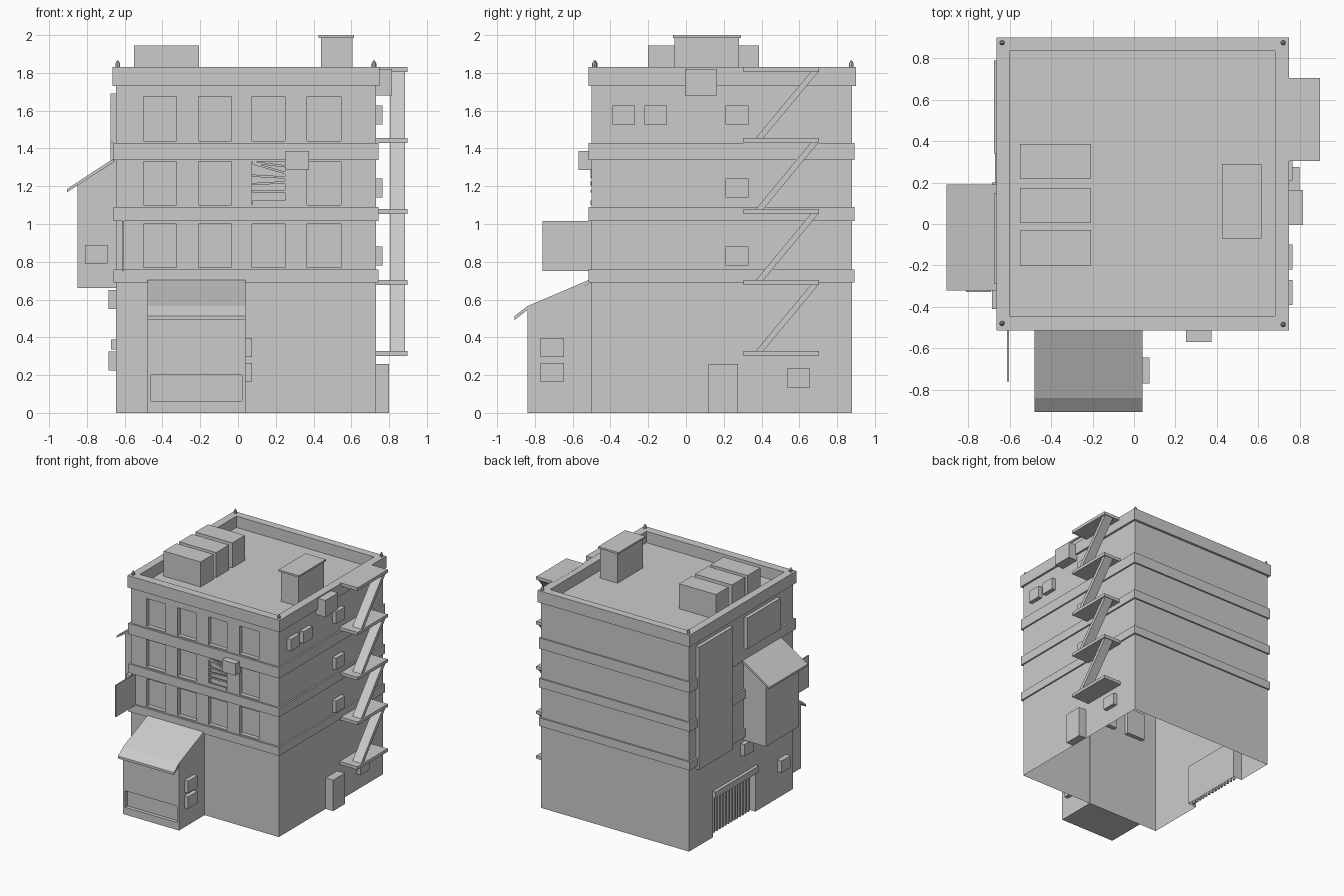
import bpy, bmesh
from mathutils import Vector

if "Cube" in bpy.data.objects:
    bpy.data.objects.remove(bpy.data.objects["Cube"])


def mesh_object(name, bm):
    bmesh.ops.recalc_face_normals(bm, faces=bm.faces)
    me = bpy.data.meshes.new(name)
    bm.to_mesh(me)
    bm.free()
    ob = bpy.data.objects.new(name, me)
    bpy.context.scene.collection.objects.link(ob)
    return ob


def add_box(bm, x0, x1, y0, y1, z0, z1):
    vs = bmesh.ops.create_cube(bm, size=1)["verts"]
    for v in vs:
        v.co = Vector((x1 if v.co.x > 0 else x0, y1 if v.co.y > 0 else y0, z1 if v.co.z > 0 else z0))
    return vs


def boxes(name, *dims):
    bm = bmesh.new()
    for d in dims:
        add_box(bm, *d)
    return mesh_object(name, bm)


def prism(name, profile, axis, a, b):
    """Extrude a 2D profile (other axis, z) along x or y from a to b."""
    bm = bmesh.new()
    vs = [bm.verts.new((a, p, z) if axis == "x" else (p, a, z)) for p, z in profile]
    f = bm.faces.new(vs)
    ext = bmesh.ops.extrude_face_region(bm, geom=[f])["geom"]
    off = Vector((b - a, 0, 0)) if axis == "x" else Vector((0, b - a, 0))
    bmesh.ops.translate(bm, verts=[e for e in ext if isinstance(e, bmesh.types.BMVert)], vec=off)
    return mesh_object(name, bm)


def frame(name, outer, inner, z0, z1):
    """Rectangular ring between two (x0, x1, y0, y1) rectangles."""
    bm = bmesh.new()
    rings = []
    for (x0, x1, y0, y1), z in ((outer, z0), (outer, z1), (inner, z1), (inner, z0)):
        rings.append([bm.verts.new((x, y, z)) for x, y in ((x0, y0), (x1, y0), (x1, y1), (x0, y1))])
    for k in range(4):
        a, b = rings[k], rings[(k + 1) % 4]
        for i in range(4):
            j = (i + 1) % 4
            bm.faces.new((a[i], a[j], b[j], b[i]))
    return mesh_object(name, bm)


def cut(ob, cutter):
    mod = ob.modifiers.new("cut", "BOOLEAN")
    mod.operation = "DIFFERENCE"
    mod.solver = "EXACT"
    mod.object = cutter
    bpy.context.view_layer.update()
    me = bpy.data.meshes.new_from_object(ob.evaluated_get(bpy.context.evaluated_depsgraph_get()))
    ob.modifiers.clear()
    ob.data = me
    bpy.data.objects.remove(cutter)


# main body: recessed windows and gate alcove, open underneath
X0, X1, Y0, Y1 = -0.645, 0.73, -0.50, 0.88
body = boxes("building_walls", (X0, X1, Y0, Y1, 0, 1.735))
win_x = ((-0.50, -0.325), (-0.21, -0.035), (0.075, 0.25), (0.365, 0.545))
win_z = ((0.77, 1.0), (1.10, 1.33), (1.44, 1.675))
holes = [(a, b, -0.6, Y0 + 0.035, c, d) for a, b in win_x for c, d in win_z]
holes.append((-0.8, X0 + 0.08, 0.0, 0.56, -0.1, 0.34))
cut(body, boxes("opening_cutter", *holes))
bm = bmesh.new()
bm.from_mesh(body.data)
bmesh.ops.delete(bm, geom=[f for f in bm.faces if all(v.co.z < 0.001 for v in f.verts)], context="FACES")
bm.to_mesh(body.data)
bm.free()

# floor bands and parapet
wall_rect = (X0, X1, Y0, Y1)
for i, (z0, z1) in enumerate(((0.69, 0.76), (1.015, 1.09), (1.34, 1.43))):
    frame(f"floor_band_{i + 1}", (-0.66, 0.743, -0.515, 0.893), wall_rect, z0, z1)
frame("parapet", (-0.665, 0.748, -0.515, 0.90), (-0.60, 0.68, -0.445, 0.835), 1.73, 1.83)

# parapet corner posts
for i, (x, y) in enumerate(((-0.637, -0.48), (0.72, -0.485), (0.72, 0.875), (-0.637, 0.875))):
    bm = bmesh.new()
    for r1, r2, z0, z1 in ((0.012, 0.012, 1.825, 1.85), (0.012, 0.004, 1.85, 1.865)):
        vs = bmesh.ops.create_cone(bm, cap_ends=True, segments=8, radius1=r1, radius2=r2, depth=z1 - z0)["verts"]
        bmesh.ops.translate(bm, verts=vs, vec=(x, y, (z0 + z1) / 2))
    mesh_object(f"corner_post_{i + 1}", bm)

# rooftop units and chimney
for i, (y0, y1) in enumerate(((-0.20, -0.03), (0.005, 0.175), (0.22, 0.387))):
    boxes(f"roof_unit_{i + 1}", (-0.55, -0.207, y0, y1, 1.735, 1.945))
boxes("chimney", (0.44, 0.605, -0.06, 0.28, 1.735, 1.985))
boxes("chimney_cap", (0.425, 0.615, -0.07, 0.29, 1.985, 2.0))

# shop extension at the front with sloping awning roof
shop = prism("shop", [(-0.84, 0), (-0.498, 0), (-0.498, 0.69), (-0.84, 0.55)], "x", -0.48, 0.04)
cut(shop, boxes("shop_window_cutter", (-0.46, 0.022, -0.9, -0.81, 0.062, 0.2)))
prism("shop_roof", [(-0.50, 0.71), (-0.84, 0.565), (-0.907, 0.512), (-0.907, 0.492),
                    (-0.84, 0.545), (-0.50, 0.69)], "x", -0.48, 0.04)

# bay on the left wall with lean-to roof
prism("left_bay", [(-0.85, 0.66), (X0, 0.66), (X0, 1.345), (-0.85, 1.205)], "y", -0.285, 0.155)
prism("left_bay_roof", [(-0.66, 1.345), (-0.80, 1.255), (-0.905, 1.185), (-0.905, 1.168),
                        (-0.80, 1.237), (-0.66, 1.325)], "y", -0.322, 0.19)

# boards on the left wall, hanging sign on the front
boxes("tall_board", (-0.675, X0, 0.34, 0.79, 0.66, 1.69))
boxes("upper_board", (-0.675, X0, -0.29, 0.15, 1.43, 1.69))
boxes("hanging_sign", (-0.613, -0.603, -0.76, -0.50, 0.75, 1.015))

# barred gate in the left alcove
gx = X0 + 0.04
boxes("gate_bars", *[(gx, gx + 0.015, y, y + 0.018, 0, 0.34)
                     for y in [0.02 + 0.038 * k for k in range(14)]])
boxes("gate_header", (-0.672, X0, -0.01, 0.57, 0.335, 0.388))

# air conditioners and meter boxes on the walls
wall_units = [(X1, 0.765, 0.21, 0.33, z, z + 0.1) for z in (0.78, 1.14, 1.527)]
wall_units += [(X1, 0.765, y, y + 0.12, 1.527, 1.627) for y in (-0.39, -0.22)]
wall_units += [
    (X1, 0.765, 0.535, 0.657, 0.135, 0.235),
    (X1, 0.815, -0.005, 0.165, 1.68, 1.82),
    (0.04, 0.075, -0.77, -0.645, 0.165, 0.265),
    (0.04, 0.075, -0.77, -0.645, 0.297, 0.397),
    (0.25, 0.375, -0.57, Y0, 1.287, 1.387),
    (-0.685, X0, -0.41, -0.29, 0.225, 0.325),
    (-0.685, X0, 0.08, 0.20, 0.55, 0.65),
    (-0.81, -0.69, -0.328, -0.285, 0.79, 0.89),
]
for i, d in enumerate(wall_units):
    boxes(f"wall_unit_{i + 1}", d)
boxes("side_cabinet", (X1, 0.80, 0.12, 0.275, 0, 0.26))

# broken blind slats in one window
for i, (zl, zr) in enumerate(((1.10, 1.10), (1.167, 1.167), (1.205, 1.215), (1.25, 1.24), (1.315, 1.265), (1.32, 1.30))):
    h = 0.025 if i == 0 else 0.012
    prism(f"blind_slat_{i + 1}", [(0.077, zl), (0.248, zr), (0.248, zr + h), (0.077, zl + h)], "y", -0.506, -0.494)

# fire escape: landings and stair flights
levels = [0.302, 0.677, 1.053, 1.43, 1.805]
for i, z in enumerate(levels):
    boxes(f"escape_landing_{i + 1}", (X1, 0.898, 0.305, 0.705, z, z + 0.026))
for i, (a, b) in enumerate(zip(levels, levels[1:])):
    z0 = a + 0.026
    prism(f"escape_stair_{i + 1}", [(0.37, z0), (0.41, z0), (0.70, b), (0.66, b)], "x", 0.805, 0.885)
